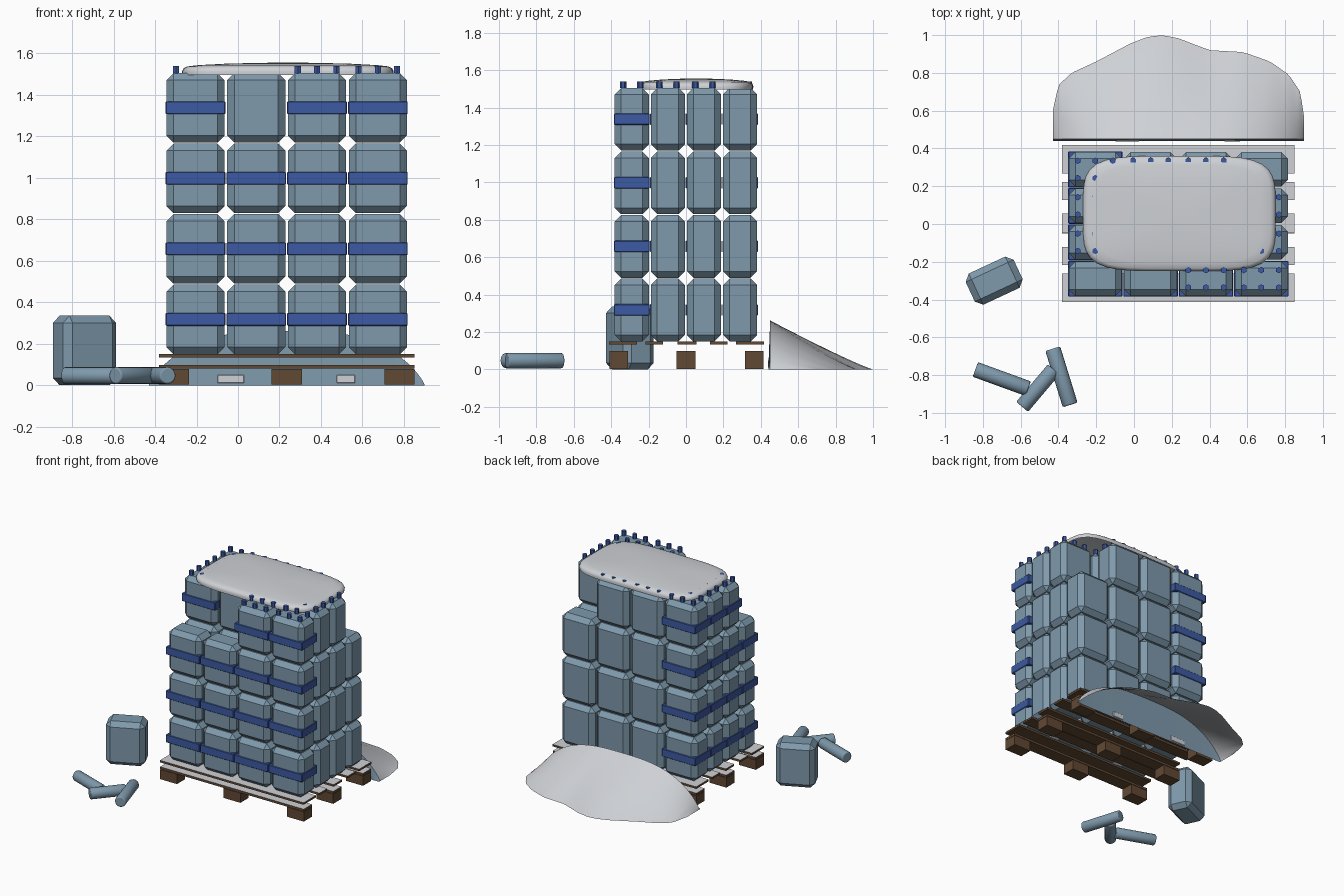
import bpy, bmesh, math
from mathutils import Vector

if "Cube" in bpy.data.objects:
    bpy.data.objects.remove(bpy.data.objects["Cube"])


def material(name, rgb):
    m = bpy.data.materials.new(name)
    m.diffuse_color = (*rgb, 1)
    m.use_nodes = True
    m.node_tree.nodes["Principled BSDF"].inputs["Base Color"].default_value = m.diffuse_color
    return m


JUG = material("pale blue plastic", (0.21, 0.32, 0.41))
BAND = material("label blue", (0.045, 0.10, 0.36))
SNOW = material("snow grey", (0.62, 0.64, 0.67))
WOOD = material("brown wood", (0.12, 0.066, 0.034))


def mesh_from(bm, name, *mats):
    me = bpy.data.meshes.new(name)
    bm.to_mesh(me)
    bm.free()
    for m in mats:
        me.materials.append(m)
    return me


def place(name, me, loc=(0, 0, 0), rot=0):
    ob = bpy.data.objects.new(name, me)
    ob.location = loc
    ob.rotation_euler = (0, 0, rot)
    bpy.context.collection.objects.link(ob)
    return ob


def box_mesh(name, size, *mats, bevel=0):
    bm = bmesh.new()
    bmesh.ops.create_cube(bm, size=1)
    bmesh.ops.scale(bm, vec=size, verts=bm.verts)
    if bevel:
        bmesh.ops.bevel(bm, geom=bm.edges[:], offset=bevel, segments=1,
                        affect='EDGES', profile=0.5)
    if len(mats) > 1:  # second colour goes on the upper faces
        for f in bm.faces:
            f.material_index = 1 if f.normal.z > 0.5 else 0
    return mesh_from(bm, name, *mats)


def cylinder_mesh(name, r, h, sides, mat, bevel=0):
    bm = bmesh.new()
    bmesh.ops.create_cone(bm, cap_ends=True, segments=sides,
                          radius1=r, radius2=r, depth=h)
    if bevel:
        rim = [e for e in bm.edges if abs(e.verts[0].co.z - e.verts[1].co.z) < 1e-5]
        bmesh.ops.bevel(bm, geom=rim, offset=bevel, segments=2,
                        affect='EDGES', profile=0.5)
        for f in bm.faces:
            f.smooth = abs(f.normal.z) < 0.99
    return mesh_from(bm, name, mat)


# Pallet: nine blocks, three lower slats, five upper slats with snow on top
block = box_mesh("pallet_block", (0.145, 0.10, 0.075), WOOD)
lower = box_mesh("lower_slat", (1.23, 0.10, 0.018), WOOD, SNOW)
for y in (-0.36, 0, 0.365):
    place("lower_slat", lower, (0.235, y, 0.09))
    for x in (-0.308, 0.235, 0.778):
        place("pallet_block", block, (x, y, 0.041))
for y, w in ((-0.337, 0.15), (-0.17, 0.095), (0.005, 0.10), (0.175, 0.095), (0.343, 0.15)):
    place("upper_slat", box_mesh("upper_slat", (1.23, w, 0.016), WOOD, SNOW),
          (0.235, y, 0.142))

# Stacked packs: bands on the front row and left column, caps on the top tier
pack = box_mesh("bottle_pack", (0.28, 0.182, 0.335), JUG, bevel=0.034)
band = box_mesh("pack_band", (0.288, 0.19, 0.062), BAND, bevel=0.004)
cap = cylinder_mesh("bottle_cap", 0.017, 0.036, 6, BAND)
MISSING = {(0, 0), (1, 0), (3, 3)}
for k in range(4):
    for i in range(4):
        for j in range(4):
            if k == 3 and (i, j) in MISSING:
                continue
            x, y, z = -0.205 + 0.293 * i, -0.29 + 0.193 * j, 0.15 + 0.34 * k
            place("bottle_pack", pack, (x, y, z + 0.1675))
            if i == 0 or j == 0:
                place("pack_band", band, (x, y, z + 0.168))
            if k == 3:
                for a in (-1, 0, 1):
                    for b in (-1, 1):
                        place("bottle_cap", cap, (x + 0.093 * a, y + 0.046 * b, 1.522))

# Fallen pack beside the pallet
place("fallen_pack", pack, (-0.74, -0.30, 0.168), math.radians(25))

# Loose bottles lying on the ground
for p, q in (((-0.84, -0.77), (-0.56, -0.872)),
             ((-0.592, -0.968), (-0.425, -0.77)),
             ((-0.43, -0.66), (-0.338, -0.958))):
    d = Vector((q[0] - p[0], q[1] - p[1], 0))
    me = cylinder_mesh("loose_bottle", 0.041, d.length, 16, JUG, bevel=0.008)
    ob = place("loose_bottle", me, ((p[0] + q[0]) / 2, (p[1] + q[1]) / 2, 0.047))
    ob.rotation_euler = d.to_track_quat('Z', 'Y').to_euler()

# Snow cap: thin rounded shell over the top tier
bm = bmesh.new()
N = 64
RINGS = [(0.3, 1.554), (0.6, 1.55), (0.85, 1.543), (0.95, 1.537),
         (0.985, 1.528), (1.0, 1.513), (0.995, 1.496)]


def rounded(a, r):
    c, s = math.cos(a), math.sin(a)
    n = (abs(c) ** 4.6 + abs(s) ** 4.6) ** (-1 / 4.6)
    return 0.24 + 0.51 * r * n * c, 0.055 + 0.305 * r * n * s


top = bm.verts.new((0.24, 0.055, 1.556))
prev = None
for r, z in RINGS:
    ring = [bm.verts.new((*rounded(2 * math.pi * i / N, r), z)) for i in range(N)]
    for i in range(N):
        j = (i + 1) % N
        if prev:
            bm.faces.new((prev[i], ring[i], ring[j], prev[j]))
        else:
            bm.faces.new((top, ring[i], ring[j]))
    prev = ring
for f in bm.faces:
    f.smooth = True
place("snow_cap", mesh_from(bm, "snow_cap", SNOW))

# Snow drift behind the pallet: sloping sheet with a blue front wall, open below
OUTLINE = [(-0.43, 0.60), (-0.40, 0.735), (-0.33, 0.80), (-0.2, 0.86), (-0.02, 0.955),
           (0.07, 0.99), (0.14, 1.0), (0.23, 0.985), (0.4, 0.92), (0.58, 0.91),
           (0.72, 0.86), (0.82, 0.79), (0.88, 0.70), (0.90, 0.57)]


def back_edge(x):
    for (x0, y0), (x1, y1) in zip(OUTLINE, OUTLINE[1:]):
        if x <= x1 + 1e-6:
            return y0 + (y1 - y0) * (x - x0) / (x1 - x0)
    return OUTLINE[-1][1]


bm = bmesh.new()
NX, NY = 48, 16
cols, feet = [], []
for i in range(NX + 1):
    u = -math.cos(math.pi * i / NX)
    x = 0.235 + 0.665 * u
    yb = back_edge(x)
    h = 0.262 * max(0, 1 - abs(u) ** 3) ** 0.8
    cols.append([bm.verts.new((x, 0.45 + (yb - 0.45) * j / NY,
                               h * (1 - j / NY) ** 1.1)) for j in range(NY + 1)])
    feet.append(bm.verts.new((x, 0.44, 0)))
for i in range(NX):
    for j in range(NY):
        f = bm.faces.new((cols[i][j], cols[i + 1][j], cols[i + 1][j + 1], cols[i][j + 1]))
        f.smooth = True
    f = bm.faces.new((feet[i], feet[i + 1], cols[i + 1][0], cols[i][0]))
    f.material_index = 1
for e in bm.edges:
    if len({f.material_index for f in e.link_faces}) > 1:
        e.smooth = False
place("snow_drift", mesh_from(bm, "snow_drift", SNOW, JUG))

# Snow patches showing through the drift wall
for x, w in ((-0.035, 0.13), (0.52, 0.09)):
    place("snow_patch", box_mesh("snow_patch", (w, 0.008, 0.04), SNOW, bevel=0.003),
          (x, 0.442, 0.03))
